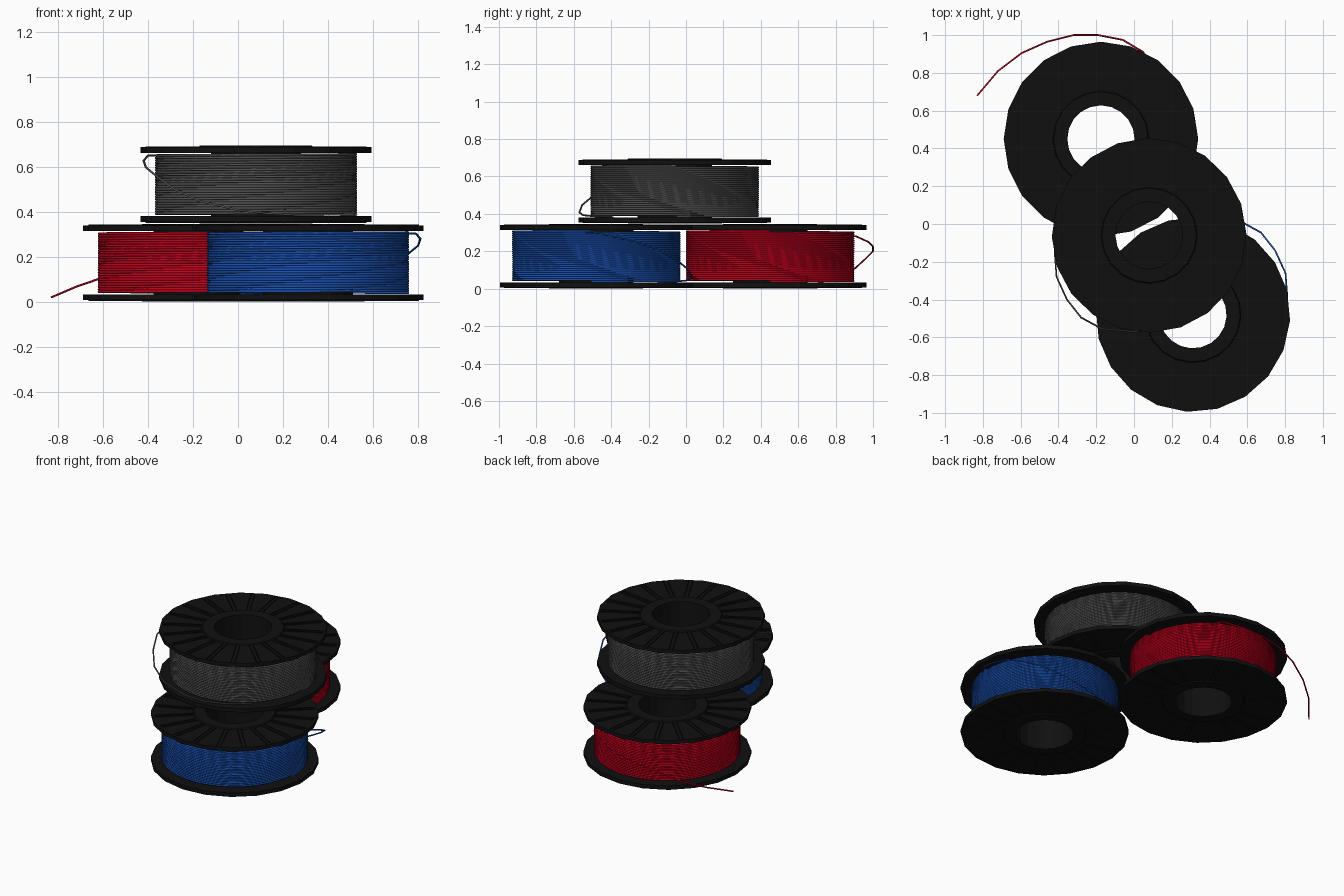
import bpy, bmesh
from math import sin, cos, pi, radians
from mathutils import Matrix, Vector

if "Cube" in bpy.data.objects:
    bpy.data.objects.remove(bpy.data.objects["Cube"])

SIDES = 20
HEIGHT = 0.347


def material(name, rgb):
    m = bpy.data.materials.new(name)
    m.diffuse_color = (*rgb, 1)
    m.use_nodes = True
    m.node_tree.nodes["Principled BSDF"].inputs["Base Color"].default_value = m.diffuse_color
    return m


BLACK = material("black_plastic", (0.005, 0.005, 0.005))
RED = material("red_filament", (0.58, 0.0, 0.012))
BLUE = material("blue_filament", (0.01, 0.085, 0.47))
GREY = material("grey_filament", (0.085, 0.085, 0.085))

# Half profile of the spool (radius, z): raised collar, flange, hub
HALF = [(0.178, 0.0), (0.25, 0.0), (0.255, 0.007), (0.515, 0.007),
        (0.515, 0.033), (0.20, 0.033)]
PROFILE = HALF + [(r, HEIGHT - z) for r, z in reversed(HALF)]


def add_box(bm, size, matrix):
    bmesh.ops.create_cube(bm, size=1, matrix=matrix @ Matrix.Diagonal((*size, 1)))


def spool(name, loc, turn):
    bm = bmesh.new()
    # Lathed body
    rings = []
    for i in range(SIDES):
        a = 2 * pi * i / SIDES
        rings.append([bm.verts.new((r * cos(a), r * sin(a), z)) for r, z in PROFILE])
    n = len(PROFILE)
    for i in range(SIDES):
        p, q = rings[i], rings[(i + 1) % SIDES]
        for j in range(n):
            k = (j + 1) % n
            bm.faces.new((p[j], q[j], q[k], p[k]))
    # Paired shallow ribs on both outer faces
    for i in range(SIDES):
        rot = Matrix.Rotation(2 * pi * (i + 0.5) / SIDES, 4, 'Z')
        for z in (0.006, HEIGHT - 0.006):
            for off in (-0.012, 0.012):
                add_box(bm, (0.24, 0.006, 0.006),
                        rot @ Matrix.Translation((0.375, off, z)))
    bmesh.ops.recalc_face_normals(bm, faces=bm.faces)
    me = bpy.data.meshes.new(name)
    bm.to_mesh(me)
    bm.free()
    me.materials.append(BLACK)
    ob = bpy.data.objects.new(name, me)
    ob.location = loc
    ob.rotation_euler.z = turn
    bpy.context.collection.objects.link(ob)


def wire(name, pts, radius, mat, loc=(0, 0, 0), turn=0.0):
    cu = bpy.data.curves.new(name, 'CURVE')
    cu.dimensions = '3D'
    cu.bevel_depth = radius
    cu.bevel_resolution = 1
    cu.use_fill_caps = True
    sp = cu.splines.new('POLY')
    sp.points.add(len(pts) - 1)
    for p, co in zip(sp.points, pts):
        p.co = (*co, 1)
    cu.materials.append(mat)
    ob = bpy.data.objects.new(name, cu)
    ob.location = loc
    ob.rotation_euler.z = turn
    bpy.context.collection.objects.link(ob)


# Tightly wound helix between the flanges
TURNS, STEPS = 25, 39
COIL_R = 0.006
z0, z1 = 0.033 + COIL_R, HEIGHT - 0.033 - COIL_R
COIL = []
for i in range(TURNS * STEPS + 1):
    a = 2 * pi * i / STEPS
    COIL.append((0.445 * cos(a), 0.445 * sin(a), z0 + (z1 - z0) * i / (TURNS * STEPS)))

# Loose strand, relative to the spool centre
LOOSE = [(0.30, -0.33, 0.035), (0.18, -0.425, 0.038), (0.05, -0.49, 0.045),
         (-0.08, -0.51, 0.06), (-0.25, -0.495, 0.10), (-0.36, -0.435, 0.15),
         (-0.435, -0.34, 0.205), (-0.49, -0.22, 0.25), (-0.50, -0.09, 0.28),
         (-0.48, 0.01, 0.303), (-0.44, 0.06, 0.303)]

# Loose end of the red filament drooping to the ground
TAIL = [(0.275, 0.30, 0.30), (0.225, 0.46, 0.28), (0.115, 0.525, 0.25),
        (-0.015, 0.55, 0.225), (-0.145, 0.55, 0.20), (-0.285, 0.515, 0.165),
        (-0.42, 0.455, 0.11), (-0.545, 0.36, 0.067), (-0.655, 0.23, 0.02)]

SPOOLS = [("red", (-0.175, 0.45, 0), 0.0, RED, TAIL, 0.0),
          ("blue", (0.312, -0.48, 0), radians(-3.5), BLUE, LOOSE, pi),
          ("grey", (0.08, -0.06, 0.348), radians(1), GREY, LOOSE, 0.0)]

for colour, loc, turn, mat, strand, strand_turn in SPOOLS:
    spool(colour + "_spool", loc, turn)
    wire(colour + "_winding", COIL, COIL_R, mat, loc, turn)
    wire(colour + "_loose_strand", strand, 0.0048, mat, loc, strand_turn)
